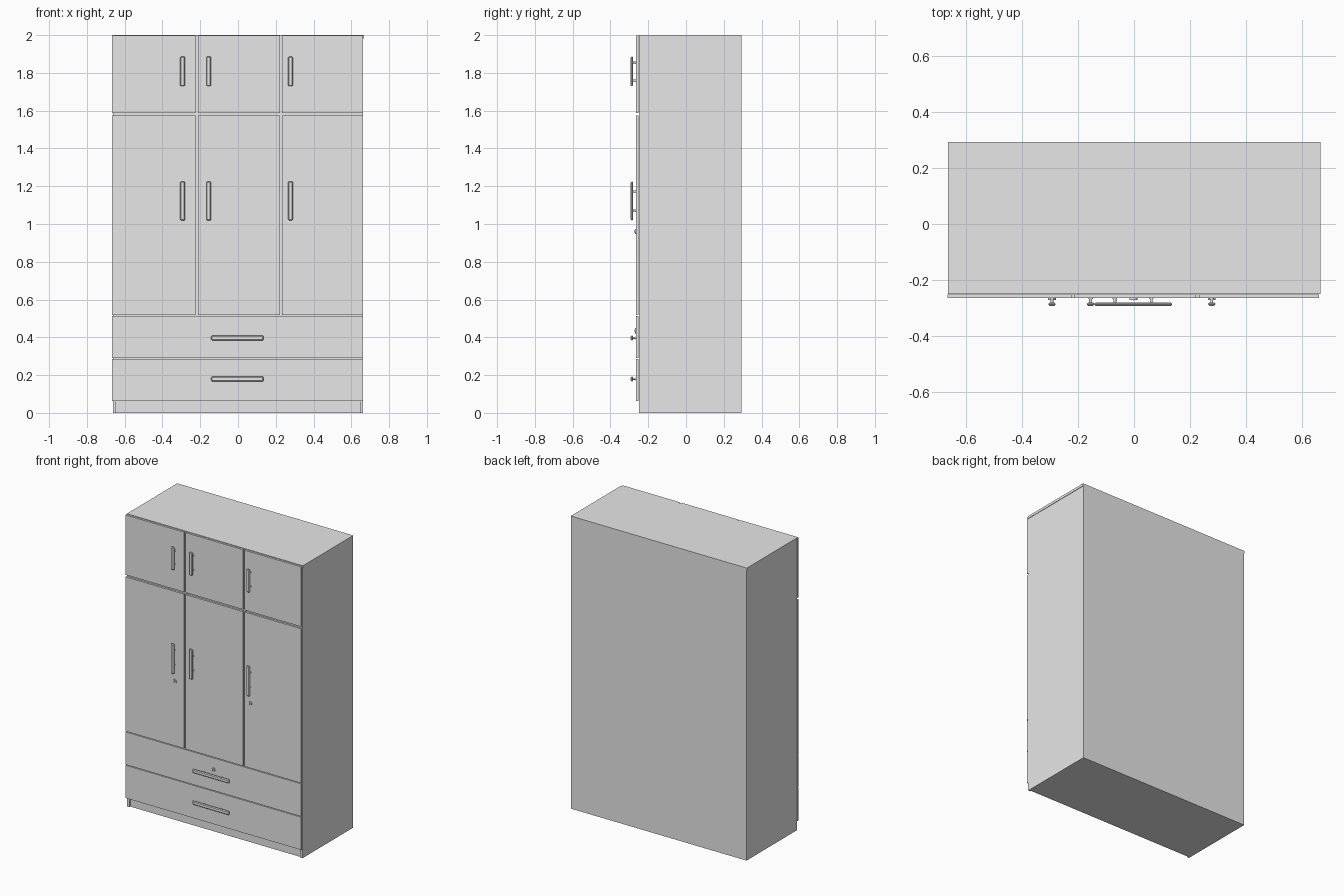
import bpy, bmesh
from math import radians
from mathutils import Matrix

cube = bpy.data.objects.get("Cube")
if cube:
    bpy.data.objects.remove(cube, do_unlink=True)

GREY = bpy.data.materials.new("light_grey")
GREY.use_nodes = True
COLOUR = (0.8, 0.8, 0.8, 1)
GREY.diffuse_color = COLOUR
GREY.node_tree.nodes["Principled BSDF"].inputs["Base Color"].default_value = COLOUR


def finish(name, bm):
    bmesh.ops.recalc_face_normals(bm, faces=bm.faces)
    mesh = bpy.data.meshes.new(name)
    bm.to_mesh(mesh)
    bm.free()
    mesh.materials.append(GREY)
    obj = bpy.data.objects.new(name, mesh)
    bpy.context.collection.objects.link(obj)
    return obj


def add_box(bm, x, y, z):
    """Box from three (low, high) ranges."""
    spans = (x, y, z)
    centre = [(a + b) / 2 for a, b in spans]
    size = [b - a for a, b in spans]
    mat = Matrix.Translation(centre) @ Matrix.Diagonal((*size, 1))
    return bmesh.ops.create_cube(bm, size=1, matrix=mat)["verts"]


def box(name, x, y, z):
    bm = bmesh.new()
    add_box(bm, x, y, z)
    return finish(name, bm)


def add_cylinder(bm, x, z, y, radius, sides=16):
    """Cylinder along y between the (front, back) range."""
    mat = Matrix.Translation((x, sum(y) / 2, z)) @ Matrix.Rotation(radians(90), 4, 'X')
    bmesh.ops.create_cone(bm, cap_ends=True, segments=sides, radius1=radius,
                          radius2=radius, depth=y[1] - y[0], matrix=mat)


# Carcass
FRONT, BACK = -0.25, 0.293
T = 0.018
W = 0.663
DOOR = (-0.265, -0.252)
inner = (-W + T, W - T)
box("right_side_panel", (-W, -W + T), (FRONT, BACK), (0, 2 - T))
box("left_side_panel", (W - T, W), (FRONT, BACK), (0, 2 - T))
box("top_panel", (-0.665, 0.666), (FRONT, BACK), (2 - T, 2))
box("back_panel", inner, (BACK - 0.01, BACK), (0, 2 - T))
box("bottom_panel", inner, (FRONT + 0.02, BACK - 0.01), (0, T))
box("plinth", inner, (FRONT + 0.008, FRONT + 0.026), (0, 0.075))
for name, z in (("drawer_base", 0.07), ("drawer_rail", 0.288),
                ("cabinet_floor", 0.512), ("upper_shelf", 1.581)):
    box(name, inner, (FRONT + 0.001, BACK - 0.01), (z - T / 2, z + T / 2))
for name, x in (("right_divider", -0.218), ("left_divider", 0.228)):
    box(name, (x - T / 2, x + T / 2), (FRONT, BACK - 0.01), (0.512, 2 - T))

# Doors and drawer fronts
columns = (("right", (-0.666, -0.224)), ("middle", (-0.212, 0.222)), ("left", (0.234, 0.662)))
for side, x in columns:
    box(side + "_upper_door", x, DOOR, (1.588, 1.997))
    box(side + "_lower_door", x, DOOR, (0.519, 1.574))
box("upper_drawer_front", (-0.666, 0.662), DOOR, (0.291, 0.514))
box("lower_drawer_front", (-0.666, 0.662), DOOR, (0.062, 0.286))


# Pull handle: bevelled bar on two posts
def handle(name, x, z, length, post_gap, upright):
    bm = bmesh.new()
    half, wide = length / 2, 0.013
    verts = add_box(bm, (-half, half), (-0.293, -0.28), (-wide, wide))
    bmesh.ops.bevel(bm, geom=list({e for v in verts for e in v.link_edges}),
                    offset=0.005, segments=1, affect='EDGES')
    for s in (-1, 1):
        add_cylinder(bm, s * post_gap / 2, 0, (-0.282, DOOR[0] + 0.001), 0.005, 12)
        add_cylinder(bm, s * post_gap / 2, 0, (DOOR[0] - 0.003, DOOR[0] + 0.001), 0.008, 12)
    turn = Matrix.Rotation(radians(90 if upright else 0), 4, 'Y')
    bm.transform(Matrix.Translation((x, 0, z)) @ turn)
    finish(name, bm)


for side, x in (("right", -0.293), ("middle", -0.155), ("left", 0.278)):
    handle(side + "_upper_handle", x, 1.808, 0.157, 0.096, True)
    handle(side + "_lower_handle", x, 1.122, 0.206, 0.1, True)
for name, z in (("upper_drawer_handle", 0.397), ("lower_drawer_handle", 0.18)):
    handle(name, -0.003, z, 0.278, 0.13, False)

# Locks: round barrel with a small key plate
for name, x, z in (("right_door_lock", -0.293, 0.96), ("left_door_lock", 0.278, 0.96),
                   ("drawer_lock", -0.002, 0.435)):
    bm = bmesh.new()
    add_cylinder(bm, x, z, (-0.271, DOOR[0] + 0.001), 0.014, 24)
    add_box(bm, (x - 0.002, x + 0.002), (-0.273, -0.27), (z - 0.007, z + 0.007))
    lock = finish(name, bm)
    bpy.ops.object.select_all(action='DESELECT')
    lock.select_set(True)
    bpy.context.view_layer.objects.active = lock
    bpy.ops.object.shade_smooth_by_angle(angle=radians(30))
